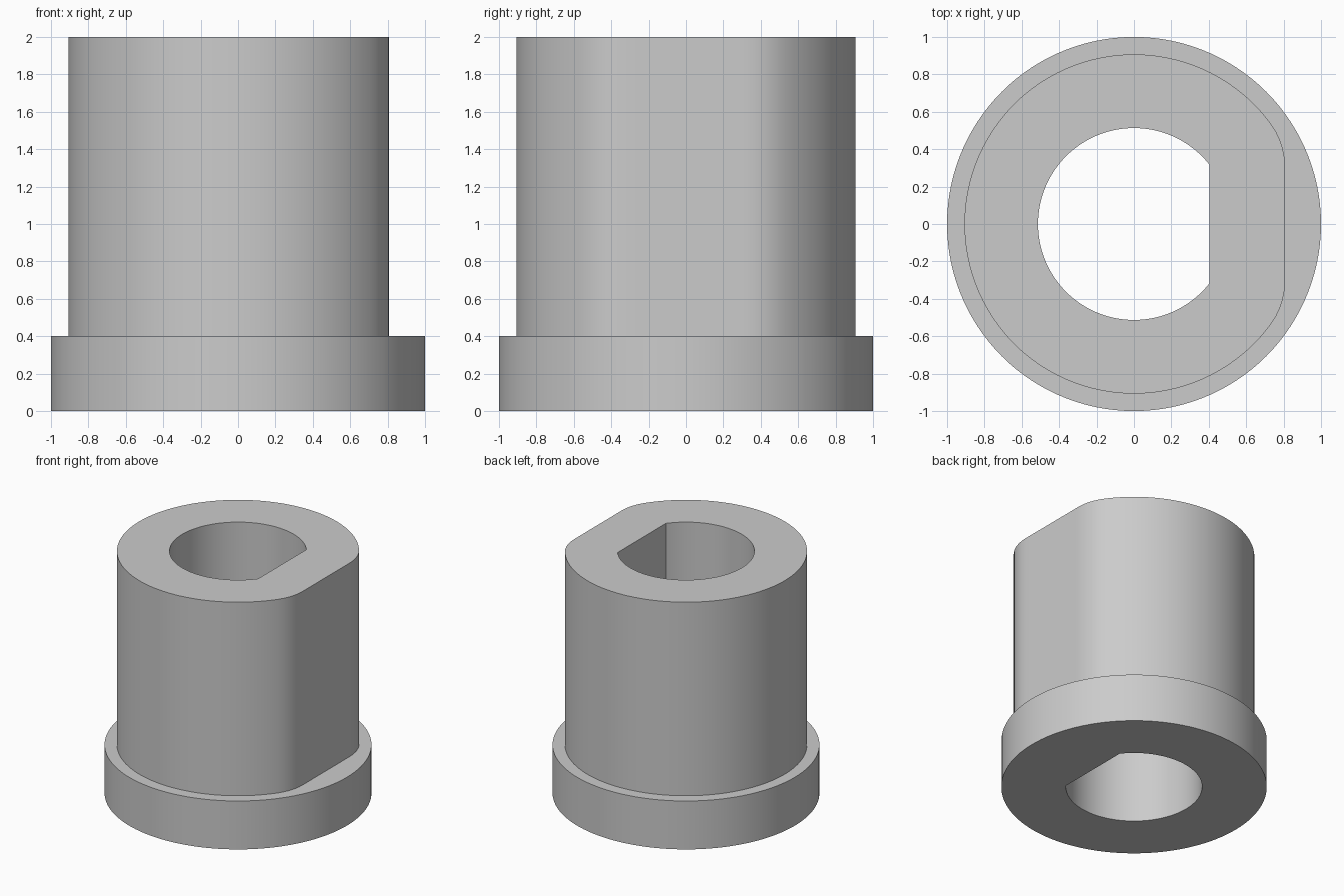
import bpy, bmesh
from math import cos, sin, acos, atan2, sqrt, pi, radians

cube = bpy.data.objects.get("Cube")
if cube:
    bpy.data.objects.remove(cube, do_unlink=True)

FLANGE_R, FLANGE_H, HEIGHT = 1.0, 0.4, 2.0
BODY_R, BODY_FLAT, FLAT_HALF = 0.907, 0.807, 0.31
HOLE_R, HOLE_FLAT = 0.513, 0.405

# Corner blend that is tangent to both the body's flat and its round wall
BLEND_R = (BODY_R**2 - BODY_FLAT**2 - FLAT_HALF**2) / (2 * (BODY_R - BODY_FLAT))
BLEND_X = BODY_FLAT - BLEND_R
BLEND_START = atan2(FLAT_HALF, BODY_FLAT)
BLEND_END = atan2(FLAT_HALF, BLEND_X)
HOLE_CORNER = acos(HOLE_FLAT / HOLE_R)


def flange_radius(a):
    return FLANGE_R


def body_radius(a):
    a = abs(a)
    if a <= BLEND_START:
        return BODY_FLAT / cos(a)
    if a >= BLEND_END:
        return BODY_R
    along = BLEND_X * cos(a) + FLAT_HALF * sin(a)
    return along + sqrt(along**2 - BLEND_X**2 - FLAT_HALF**2 + BLEND_R**2)


def hole_radius(a):
    return HOLE_FLAT / cos(a) if abs(a) < HOLE_CORNER else HOLE_R


# Shared angles for every ring, including the exact corners of the flats
STEPS = 120
angles = [2 * pi * i / STEPS - pi for i in range(STEPS)]
for corner in (BLEND_START, BLEND_END, HOLE_CORNER):
    angles = [a for a in angles if abs(abs(a) - corner) > 0.01]
    angles += [corner, -corner]
angles.sort()

# Rings run up the outside, over the top and down through the bore
rings = [(flange_radius, 0), (flange_radius, FLANGE_H),
         (body_radius, FLANGE_H), (body_radius, HEIGHT),
         (hole_radius, HEIGHT), (hole_radius, 0)]
bm = bmesh.new()
loops = [[bm.verts.new((r(a) * cos(a), r(a) * sin(a), z)) for a in angles]
         for r, z in rings]
for k, low in enumerate(loops):
    high = loops[(k + 1) % len(loops)]
    for i in range(len(angles)):
        j = (i + 1) % len(angles)
        bm.faces.new((low[i], low[j], high[j], high[i]))
bmesh.ops.recalc_face_normals(bm, faces=bm.faces)

mesh = bpy.data.meshes.new("flanged_bushing")
bm.to_mesh(mesh)
bm.free()
bushing = bpy.data.objects.new("flanged_bushing", mesh)
bpy.context.collection.objects.link(bushing)

# Plain grey
grey = bpy.data.materials.new("light_grey")
grey.use_nodes = True
colour = (0.6, 0.6, 0.6, 1)
grey.diffuse_color = colour
grey.node_tree.nodes["Principled BSDF"].inputs["Base Color"].default_value = colour
mesh.materials.append(grey)

# Smooth walls with crisp rims
bpy.ops.object.select_all(action="DESELECT")
bushing.select_set(True)
bpy.context.view_layer.objects.active = bushing
bpy.ops.object.shade_smooth_by_angle(angle=radians(30))
